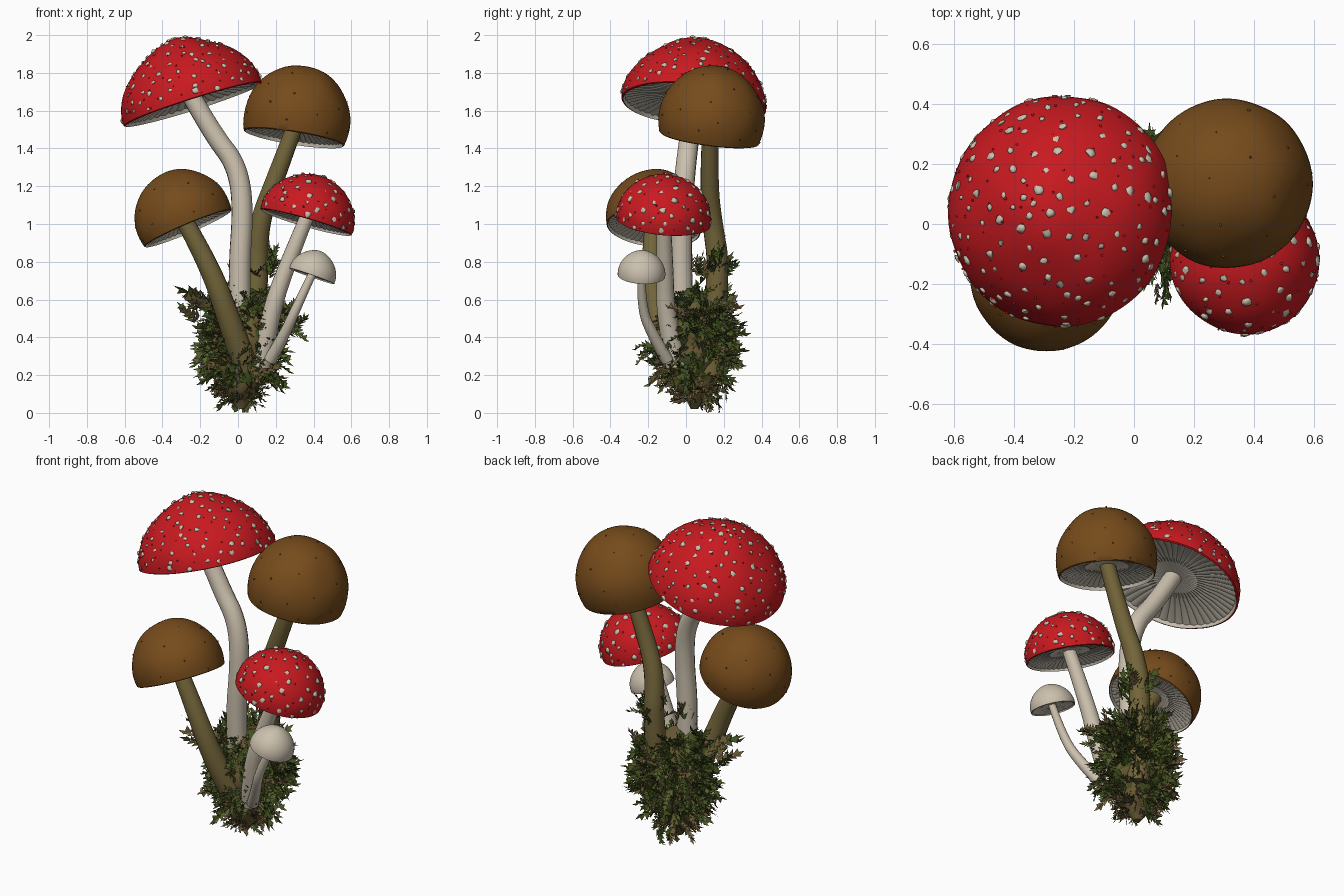
import bpy, bmesh, math, random
from mathutils import Vector, Matrix, noise

random.seed(7)
if "Cube" in bpy.data.objects:
    bpy.data.objects.remove(bpy.data.objects["Cube"])


def material(name, rgb):
    m = bpy.data.materials.new(name)
    m.use_nodes = True
    m.diffuse_color = (*rgb, 1)
    m.node_tree.nodes["Principled BSDF"].inputs["Base Color"].default_value = (*rgb, 1)
    return m


RED = material("red cap", (0.58, 0.01, 0.014))
BROWN = material("brown cap", (0.18, 0.07, 0.011))
CREAM = material("cream flesh", (0.6, 0.53, 0.42))
GILL = material("gill grey", (0.58, 0.53, 0.44))
OLIVE = material("olive stem", (0.17, 0.13, 0.042))
MOSS = material("moss green", (0.055, 0.082, 0.014))
LIGHT_MOSS = material("light moss", (0.1, 0.125, 0.026))
SOIL = material("root brown", (0.14, 0.1, 0.036))


def finish(name, bm, mats, smooth=None):
    mesh = bpy.data.meshes.new(name)
    bm.to_mesh(mesh)
    bm.free()
    for m in mats:
        mesh.materials.append(m)
    ob = bpy.data.objects.new(name, mesh)
    bpy.context.collection.objects.link(ob)
    if smooth:
        bpy.ops.object.select_all(action="DESELECT")
        ob.select_set(True)
        bpy.context.view_layer.objects.active = ob
        bpy.ops.object.shade_smooth_by_angle(angle=math.radians(smooth))


def lathe(bm, rings, segs, shape):
    """Skin rings of (radius, height, material) around z."""
    rows = []
    for j, (r, z, _) in enumerate(rings):
        row = []
        for i in range(segs):
            a = math.tau * i / segs
            row.append(bm.verts.new(shape(Vector((r * math.cos(a), r * math.sin(a), z)), i, j)))
        rows.append(row)
    for j in range(len(rows) - 1):
        for i in range(segs):
            k = (i + 1) % segs
            f = bm.faces.new((rows[j][i], rows[j][k], rows[j + 1][k], rows[j + 1][i]))
            f.material_index = rings[j][2]
    for row, m in ((rows[0][::-1], rings[0][2]), (rows[-1], rings[-2][2])):
        bm.faces.new(row).material_index = m


def cap_point(R, h, start, power, t):
    a = start + (math.pi / 2 - start) * t
    s = math.sin(start)
    return R * max(math.cos(a), 0) ** power, h * (math.sin(a) - s) / (1 - s)


def cap(name, centre, axis, R, h, start, power, skin, warts=0, flecks=0):
    place = Matrix.Translation(centre) @ Vector((0, 0, 1)).rotation_difference(Vector(axis)).to_matrix().to_4x4()
    dome = lambda t: cap_point(R, h, start, power, t)
    r0 = dome(0)[0]

    # Pleated gills, thin lip, then dome
    gills = [(0.12, 0.14), (0.4, 0.13), (0.68, 0.1), (0.95, 0.03)]
    rings = [(r0 * r, h * z, 1) for r, z in gills] + [(r0 * 0.975, -h * 0.012, 0)]
    rings += [(*dome(t / 18), 0) for t in range(18)] + [(0.004, h, 0)]

    def shape(p, i, j):
        if j < len(gills):
            p.z += p.xy.length * 0.024 * (i % 2)
            return p
        return p * (1 + 0.022 * noise.noise(p * 6 + Vector(centre) * 9))

    bm = bmesh.new()
    lathe(bm, rings, 100, shape)
    bm.transform(place)
    finish(name, bm, [skin, GILL], 40)

    # Raised pale warts and tiny skin-coloured flecks, spread evenly
    bm = bmesh.new()
    for total, pale in ((warts, True), (flecks, False)):
        for k in range(total):
            t = 1 - math.sqrt((k + 0.5) / total) * 0.98
            a = k * 2.39996 + random.uniform(-0.15, 0.15) + (0 if pale else 1)
            r, z = dome(t)
            r2, z2 = dome(min(t + 0.01, 1))
            out = Vector((z2 - z, 0, r - r2)).normalized()
            s = random.uniform(0.01, 0.019) if pale else random.uniform(0.003, 0.006)
            m = (place @ Matrix.Rotation(a, 4, "Z") @ Matrix.Translation((r, 0, z))
                 @ Vector((0, 0, 1)).rotation_difference(out).to_matrix().to_4x4()
                 @ Matrix.Diagonal((s, s * random.uniform(0.8, 1.2), s * (0.5 if pale else 1), 1)))
            made = bmesh.ops.create_icosphere(bm, subdivisions=1, radius=1, matrix=m)["verts"]
            for v in made:
                v.co += Vector(random.uniform(-0.15, 0.15) * s for _ in range(3))
            for f in {f for v in made for f in v.link_faces}:
                f.material_index = 0 if pale else 1
    if flecks:
        finish(name + "_warts", bm, [CREAM, skin], 60)
    else:
        bm.free()


def stem(name, points, radii, mat):
    cu = bpy.data.curves.new(name, "CURVE")
    cu.dimensions = "3D"
    cu.bevel_depth = 1
    cu.bevel_resolution = 5
    cu.use_fill_caps = True
    sp = cu.splines.new("NURBS")
    sp.points.add(len(points) - 1)
    n = len(points) - 1
    for i, (p, co) in enumerate(zip(sp.points, points)):
        p.co = (*co, 1)
        p.radius = radii[0] + (radii[1] - radii[0]) * i / n
    sp.use_endpoint_u = True
    sp.order_u = 3
    sp.resolution_u = 7
    cu.materials.append(mat)
    ob = bpy.data.objects.new(name, cu)
    bpy.context.collection.objects.link(ob)
    bpy.ops.object.select_all(action="DESELECT")
    ob.select_set(True)
    bpy.context.view_layer.objects.active = ob
    bpy.ops.object.convert(target="MESH")
    bpy.ops.object.shade_smooth_by_angle(angle=math.radians(40))


# Caps
cap("tall_red_cap", (-0.238, 0.04, 1.636), (-0.3, 0.08, 0.95), 0.386, 0.365, 0, 1.4, RED, 135, 110)
cap("tall_brown_cap", (0.298, 0.122, 1.458), (0.155, 0.13, 0.98), 0.282, 0.388, -0.3, 1.06, BROWN, 0, 30)
cap("low_brown_cap", (-0.267, -0.172, 0.978), (-0.39, 0.1, 0.92), 0.258, 0.315, -0.22, 1.04, BROWN, 0, 24)
cap("low_red_cap", (0.36, -0.12, 1.01), (0.27, 0.09, 0.95), 0.251, 0.26, -0.12, 1.12, RED, 75, 60)
cap("small_white_cap", (0.39, -0.235, 0.725), (0.33, 0.05, 0.94), 0.126, 0.14, -0.08, 1.15, CREAM)

# Stems
stem("tall_red_stem", [(0.02, 0, 0.2), (0, -0.03, 0.7), (0.03, -0.02, 1.1), (-0.01, 0, 1.32),
                       (-0.13, 0.02, 1.47), (-0.26, 0.035, 1.7)], (0.06, 0.05), CREAM)
stem("tall_brown_stem", [(0.08, 0.13, 0.2), (0.1, 0.18, 0.75), (0.11, 0.14, 1), (0.19, 0.12, 1.22),
                         (0.31, 0.13, 1.54)], (0.065, 0.043), OLIVE)
stem("low_brown_stem", [(0.03, -0.08, 0.28), (-0.05, -0.16, 0.5), (-0.15, -0.19, 0.78),
                        (-0.29, -0.17, 1.03)], (0.068, 0.046), OLIVE)
stem("low_red_stem", [(0.12, -0.05, 0.25), (0.17, -0.11, 0.52), (0.25, -0.11, 0.76),
                      (0.37, -0.12, 1.05)], (0.057, 0.038), CREAM)
stem("small_white_stem", [(0.17, -0.1, 0.28), (0.24, -0.17, 0.4), (0.31, -0.24, 0.56),
                          (0.4, -0.235, 0.75)], (0.034, 0.021), CREAM)

# Mossy root ball
CORE = [(0.02, 0.02), (0.055, 0.08), (0.1, 0.16), (0.145, 0.26), (0.165, 0.38),
        (0.145, 0.5), (0.1, 0.6), (0.04, 0.66)]


def core_centre(z):
    return Vector((0.01 + 0.07 * min(z, 0.5), 0.045 + 0.05 * max(z - 0.4, 0), 0))


def core_radius(z):
    for (r1, z1), (r2, z2) in zip(CORE, CORE[1:]):
        if z <= z2:
            return r1 + (r2 - r1) * (z - z1) / (z2 - z1)
    return CORE[-1][0]


def lump(p, i, j):
    p = p + core_centre(p.z)
    return p + noise.noise_vector(p * 14) * 0.035 * (0.3 if j == 0 else 1)


bm = bmesh.new()
levels = [0.02 + 0.64 * i / 17 for i in range(18)]
lathe(bm, [(core_radius(z), z, 0) for z in levels], 26, lump)
for f in bm.faces:
    c = f.calc_center_median()
    f.material_index = 1 if c.z > 0.17 and noise.noise(c * 17) > -0.05 else 0
finish("root_ball", bm, [SOIL, MOSS], 50)


def frond(bm, base, direction, length, mat):
    """Curved sprig with pointed leaflets on both sides."""
    d = direction.normalized()
    side = d.cross(Vector(random.uniform(-1, 1) for _ in range(3))).normalized()
    bend = d.cross(side) * random.uniform(-0.5, 0.5) + Vector((0, 0, random.uniform(-0.6, 0.2)))
    at = lambda t: base + (d * t + bend * t * t * 0.6) * length
    steps = 4
    for k in range(steps):
        a, b = at(k / steps), at((k + 1) / steps)
        size = length * 0.42 * (1 - 0.5 * k / steps)
        for s in (-1, 1):
            tip = a + (side * s * 0.7 + d + d.cross(side) * random.uniform(-0.4, 0.4)) * size
            leaf = [a, a.lerp(b, 0.5) - side * s * size * 0.05, b + side * s * size * 0.1, tip,
                    a + side * s * size * 0.22]
            bm.faces.new([bm.verts.new(p) for p in leaf]).material_index = mat
    w = side * length * 0.07
    tip = [at(0.75), at(1) - w, at(1) + d * length * 0.25, at(1) + w]
    bm.faces.new([bm.verts.new(p) for p in tip]).material_index = mat


# Moss fronds, with brown roots near the bottom
bm = bmesh.new()
for k in range(560):
    z = 0.06 + 0.57 * random.random() ** 0.8
    a = random.uniform(0, math.tau)
    out = Vector((math.cos(a), math.sin(a), 0))
    base = core_centre(z) + out * core_radius(z) * 0.95 + Vector((0, 0, z))
    aim = out + Vector(random.uniform(-0.9, 0.9) for _ in range(3)) + Vector((0, 0, 0.5 * (z - 0.2)))
    brown = random.random() < (0.6 if z < 0.2 else 0.15)
    size = random.uniform(0.05, 0.09) if z < 0.18 else random.uniform(0.07, 0.135)
    if z > 0.3 and out.y < -0.4:
        size *= 0.75
    frond(bm, base, aim, size, 2 if brown else random.choice((0, 0, 1)))

# Longer sprays creeping up the stems and out of the sides
sprays = [((0.13, 0.15, 0.76), 0.15, 20), ((0.0, 0.02, 0.7), 0.13, 10), ((-0.17, 0.0, 0.53), 0.19, 12),
          ((0.24, 0.04, 0.48), 0.14, 12), ((0.06, 0.18, 0.5), 0.1, 10), ((0.04, 0.16, 0.14), 0.11, 8),
          ((0.07, -0.14, 0.36), 0.1, 8)]
for place, size, count in sprays:
    for _ in range(count):
        p = Vector(place) + Vector(random.uniform(-0.06, 0.06) for _ in range(3))
        aim = (p - Vector((0.06, 0.1, 0.4))) * 2 + Vector(random.uniform(-0.45, 0.45) for _ in range(3))
        frond(bm, p, aim, size * random.uniform(0.5, 0.9), random.choice((0, 0, 1, 2)))
for v in bm.verts:
    v.co.z = max(v.co.z, 0.003)
finish("moss_fronds", bm, [MOSS, LIGHT_MOSS, SOIL])
